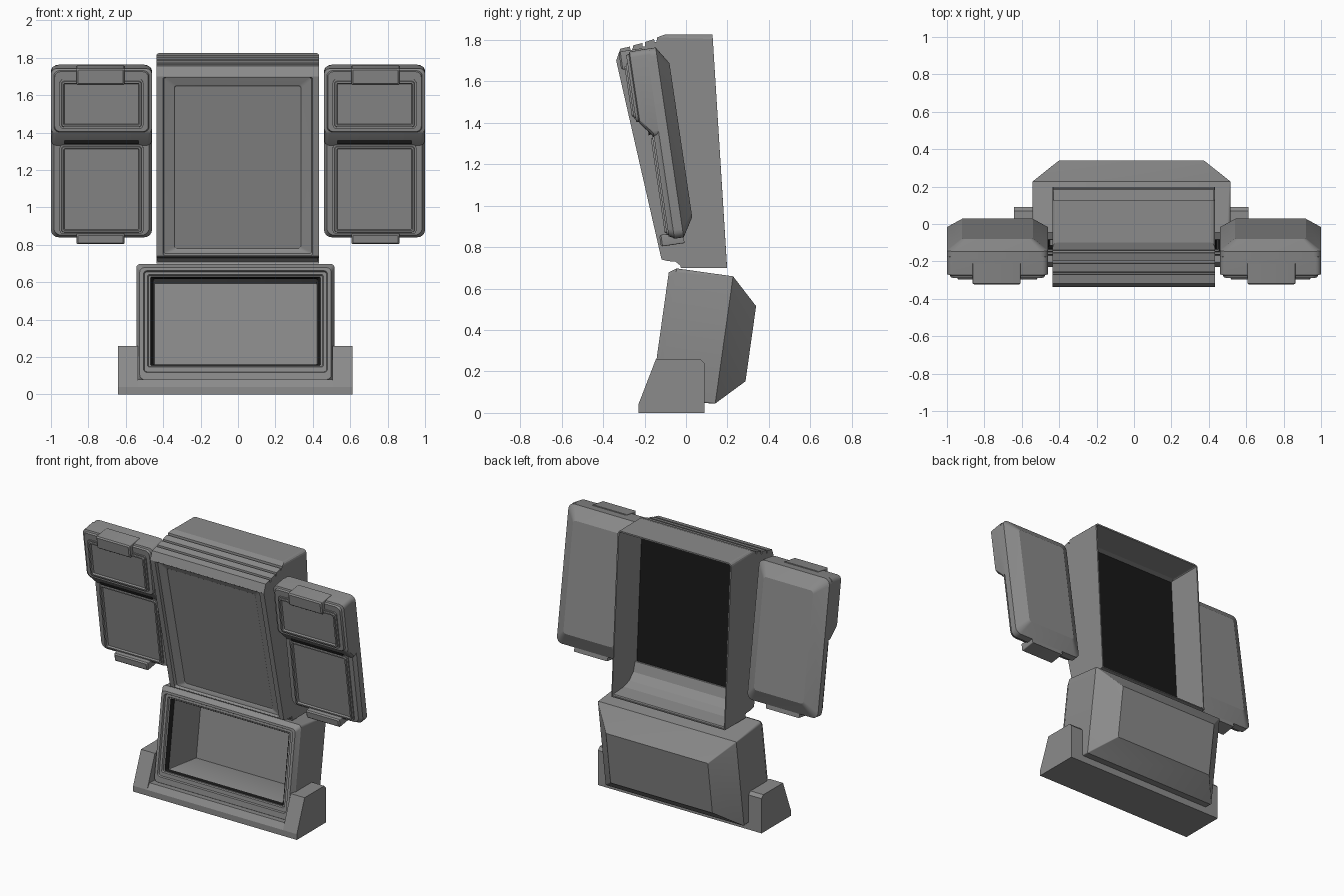
import bpy, bmesh
from math import radians, sin, cos, pi
from mathutils import Matrix, Vector

cube = bpy.data.objects.get("Cube")
if cube:
    bpy.data.objects.remove(cube, do_unlink=True)


def material(name, value):
    mat = bpy.data.materials.new(name)
    mat.use_nodes = True
    colour = (value, value, value, 1)
    mat.diffuse_color = colour
    mat.node_tree.nodes["Principled BSDF"].inputs["Base Color"].default_value = colour
    return mat


GREY = material("mid grey", 0.26)
DARK = material("near black", 0.009)
rounded = []


def finish(name, bm, mats):
    mesh = bpy.data.meshes.new(name)
    bm.to_mesh(mesh)
    bm.free()
    for mat in mats:
        mesh.materials.append(mat)
    obj = bpy.data.objects.new(name, mesh)
    bpy.context.collection.objects.link(obj)
    return obj


def place(x, y, z, tilt):
    return Matrix.Translation((x, y, z)) @ Matrix.Rotation(radians(tilt), 4, 'X')


def loft(name, rings, mat, dark=(), back=True, mats=(GREY, DARK)):
    """Skin rounded rectangles (half width, half height, depth, radius, z shift)
    from the back towards the front, and cap the ends."""
    bm = bmesh.new()
    loops = []
    for hw, hh, depth, r, dz in rings:
        loop = []
        for k, (sx, sz) in enumerate(((1, -1), (1, 1), (-1, 1), (-1, -1))):
            for step in range(5):
                a = (k - 1 + step / 4) * pi / 2
                x = sx * (hw - r) + r * cos(a)
                z = sz * (hh - r) + r * sin(a) + dz
                loop.append(bm.verts.new(mat @ Vector((x, depth, z))))
        loops.append(loop)
    n = len(loops[0])
    for k, (a, b) in enumerate(zip(loops, loops[1:])):
        for i in range(n):
            j = (i + 1) % n
            face = bm.faces.new((a[i], a[j], b[j], b[i]))
            face.material_index = 1 if k in dark else 0
    bm.faces.new(loops[-1])
    if back:
        bm.faces.new(loops[0][::-1])
    rounded.append(finish(name, bm, mats))


def prism(name, profile, x0, x1, skip=(), mat=GREY, round_above=None):
    """Extrude a side profile (y, z) along x, leaving out the skipped edges;
    side edges above a height can be rounded."""
    bm = bmesh.new()
    a = [bm.verts.new((x0, y, z)) for y, z in profile]
    b = [bm.verts.new((x1, y, z)) for y, z in profile]
    bm.faces.new(b)
    bm.faces.new(a[::-1])
    for i in range(len(a)):
        j = (i + 1) % len(a)
        if i not in skip:
            bm.faces.new((a[i], a[j], b[j], b[i]))
    if round_above is not None:
        edges = [e for e in bm.edges if e.verts[0].co.x == e.verts[1].co.x
                 and min(v.co.z for v in e.verts) > round_above]
        bmesh.ops.bevel(bm, geom=edges, offset=0.022, segments=3, profile=0.5,
                        affect='EDGES')
    return finish(name, bm, [mat])


def block(name, hw, hh, y_back, y_front, mat, dz):
    edge = 0.008
    loft(name, [(hw, hh, y_back, 0.006, dz),
                (hw, hh, y_front + edge, 0.006, dz),
                (hw - edge, hh - edge, y_front, 0.004, dz)], mat)


# Stand: low bar with a tall cheek at each end
bar = [(0.09, 0), (0.09, 0.06), (-0.205, 0.08), (-0.23, 0.04), (-0.23, 0)]
cheek = [(0.09, 0), (0.09, 0.24), (0.07, 0.26), (-0.145, 0.26), (-0.23, 0.04), (-0.23, 0)]
prism("stand_bar", bar, -0.60, 0.57)
prism("stand_right_cheek", cheek, -0.642, -0.535)
prism("stand_left_cheek", cheek, 0.505, 0.612)

# Lower bin: tapered back, stepped rim with a dark seal, and deep open front
bin_place = place(-0.0135, 0.184, 0.352, -8)
loft("lower_bin", [
    (0.39, 0.183, 0.13, 0.004, 0.0),
    (0.53, 0.31, 0.0, 0.006, 0.0),
    (0.53, 0.323, -0.275, 0.02, -0.013),
    (0.512, 0.302, -0.31, 0.025, -0.016),
    (0.492, 0.275, -0.31, 0.02, -0.005),
    (0.487, 0.27, -0.298, 0.015, -0.005),
    (0.47, 0.25, -0.298, 0.01, 0.0),
    (0.465, 0.245, -0.288, 0.008, 0.0),
    (0.454, 0.239, -0.288, 0.006, 0.0),
    (0.438, 0.23, -0.268, 0.005, 0.0),
    (0.434, 0.235, 0.03, 0.004, 0.012)], bin_place, dark=[8])

# Main housing: thin shell, open at the back, ribbed along the top front
shell_profile = [
    (0.198, 0.70), (0.128, 1.826), (-0.10, 1.826),
    (-0.14, 1.812), (-0.142, 1.79), (-0.152, 1.79), (-0.154, 1.804),
    (-0.197, 1.79), (-0.199, 1.768), (-0.209, 1.768), (-0.211, 1.785),
    (-0.256, 1.773), (-0.258, 1.75), (-0.268, 1.75), (-0.27, 1.768),
    (-0.317, 1.757), (-0.337, 1.70),
    (-0.118, 0.74), (-0.085, 0.732), (-0.03, 0.73), (-0.025, 0.70)]
front_edge = shell_profile.index((-0.337, 1.70))
shell = prism("main_housing", shell_profile, -0.437, 0.434, skip=(0, front_edge),
              round_above=1.82)
wall = shell.modifiers.new("wall", 'SOLIDIFY')
wall.thickness = 0.01
wall.offset = -1

# Dark board closing the inside of the housing, parallel to its open back
board = [(-0.06, 0.74), (-0.126, 1.803), (-0.132, 1.803), (-0.066, 0.74)]
prism("inner_board", board, -0.426, 0.424, mat=DARK)

# Curved sill from the board down to the open back
sill = [(-0.02, 0.705), (0.19, 0.705), (0.185, 0.715), (0.07, 0.722), (0.01, 0.742),
        (-0.035, 0.785), (-0.055, 0.85), (-0.075, 0.85), (-0.07, 0.745)]
prism("inner_sill", sill, -0.43, 0.428)

# Screen set in the sloping front
screen_place = place(-0.0015, -0.2275, 1.22, 12.85)
loft("main_screen", [
    (0.4355, 0.492, 0.0, 0.002, 0.0),
    (0.40, 0.488, 0.0, 0.01, 0.0),
    (0.394, 0.482, 0.018, 0.01, 0.0),
    (0.342, 0.45, 0.028, 0.015, -0.012),
    (0.338, 0.446, 0.032, 0.015, -0.012)], screen_place, back=False)


def panel(name, hw, hh, base, mat, dz):
    """Raised double frame around a recessed panel."""
    loft(name, [
        (hw + 0.026, hh + 0.024, base + 0.01, 0.02, dz),
        (hw + 0.026, hh + 0.024, base - 0.008, 0.02, dz),
        (hw + 0.016, hh + 0.015, base - 0.008, 0.014, dz),
        (hw + 0.014, hh + 0.013, base - 0.016, 0.014, dz),
        (hw + 0.004, hh + 0.004, base - 0.016, 0.006, dz),
        (hw, hh, base - 0.003, 0.004, dz)], mat)


# Side pods: chamfered back, thicker upper half, two framed panels and two clips
for side, sx in (("right", -1), ("left", 1)):
    pod = place(sx * 0.73, -0.08, 1.313, 8.4)
    loft(side + "_pod_body", [
        (0.19, 0.375, 0.055, 0.02, -0.005),
        (0.27, 0.463, 0.0, 0.04, -0.008),
        (0.27, 0.463, -0.045, 0.04, -0.008),
        (0.262, 0.455, -0.055, 0.04, -0.008),
        (0.255, 0.448, -0.071, 0.04, -0.008)], pod)
    loft(side + "_pod_upper", [
        (0.27, 0.213, -0.03, 0.03, 0.242),
        (0.27, 0.213, -0.071, 0.03, 0.242),
        (0.27, 0.176, -0.128, 0.03, 0.277),
        (0.255, 0.166, -0.133, 0.03, 0.277),
        (0.25, 0.162, -0.146, 0.03, 0.277)], pod)
    panel(side + "_upper_panel", 0.198, 0.109, -0.146, pod, 0.265)
    panel(side + "_lower_panel", 0.198, 0.217, -0.071, pod, -0.207)
    # Dark slit under the overhang
    loft(side + "_pod_slit", [(0.198, 0.011, -0.086, 0.002, 0.052),
                              (0.198, 0.011, -0.095, 0.002, 0.052)], pod, mats=(DARK,))
    clip = pod @ Matrix.Translation((sx * 0.005, 0, 0))
    block(side + "_top_clip", 0.128, 0.044, -0.065, -0.18, clip, 0.417)
    block(side + "_bottom_clip", 0.128, 0.028, 0.0, -0.115, clip, -0.471)

# Smooth the rounded corners and keep the hard edges
bpy.ops.object.select_all(action='DESELECT')
for obj in rounded:
    obj.select_set(True)
bpy.context.view_layer.objects.active = rounded[0]
bpy.ops.object.shade_smooth_by_angle(angle=radians(24))
